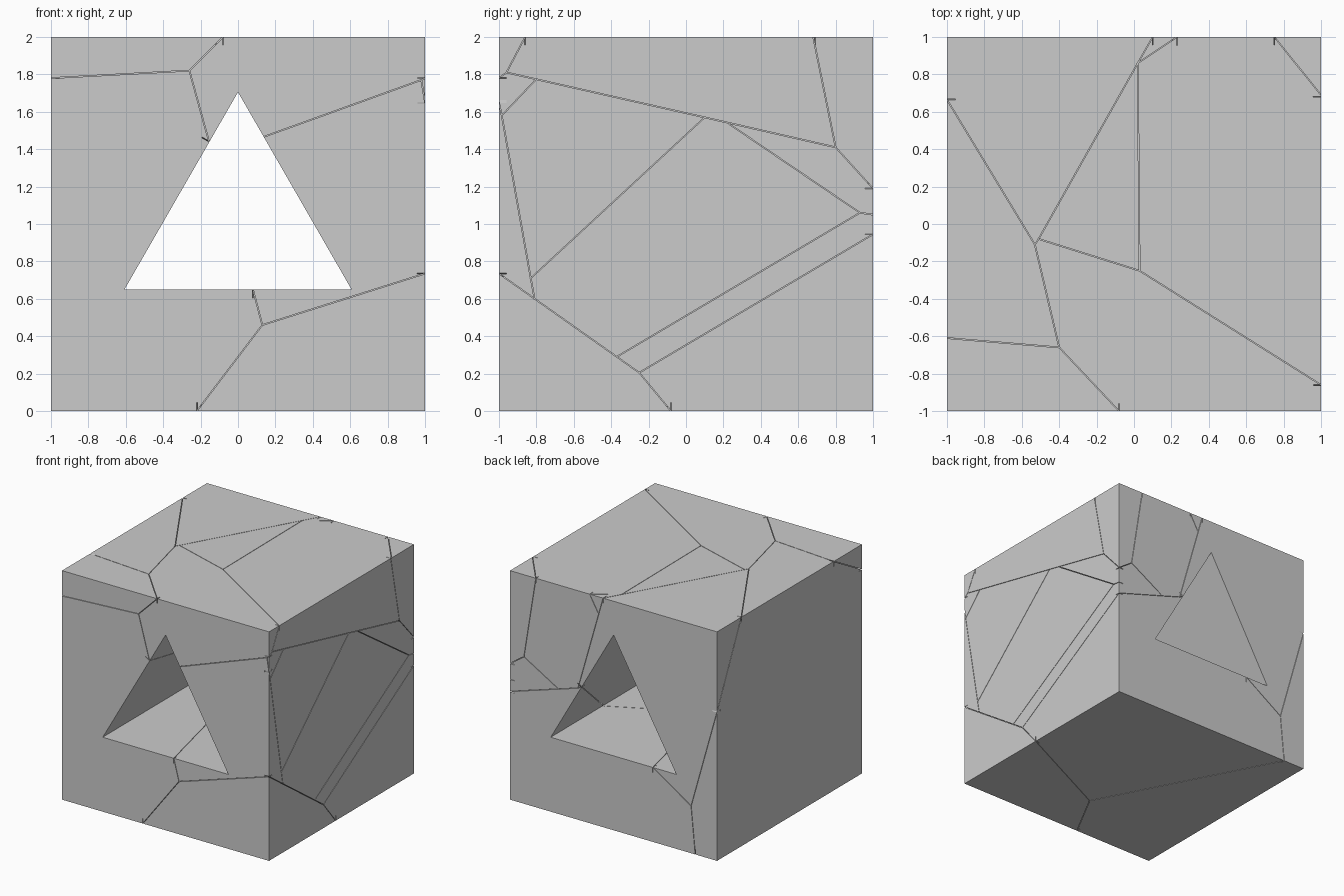
import bpy, bmesh
from mathutils import Vector

if "Cube" in bpy.data.objects:
    bpy.data.objects.remove(bpy.data.objects["Cube"])

WIDTH, DEPTH = 0.004, 0.04


def mesh_object(name, bm):
    bmesh.ops.recalc_face_normals(bm, faces=bm.faces)
    mesh = bpy.data.meshes.new(name)
    bm.to_mesh(mesh)
    bm.free()
    ob = bpy.data.objects.new(name, mesh)
    bpy.context.collection.objects.link(ob)
    return ob


def cut(target, cutter):
    mod = target.modifiers.new(cutter.name, 'BOOLEAN')
    mod.operation, mod.solver, mod.object = 'DIFFERENCE', 'EXACT', cutter
    mod.use_self = True
    bpy.context.view_layer.objects.active = target
    bpy.ops.object.modifier_apply(modifier=mod.name)
    bpy.data.objects.remove(cutter)


# Solid cube
bm = bmesh.new()
bmesh.ops.create_cube(bm, size=2)
bmesh.ops.translate(bm, verts=bm.verts, vec=(0, 0, 1))
block = mesh_object("cracked_block", bm)

# Triangular tunnel from front to back
bm = bmesh.new()
tri = bm.faces.new([bm.verts.new((x, -1.2, z)) for x, z in ((-.607, .65), (.607, .65), (0, 1.705))])
ext = bmesh.ops.extrude_face_region(bm, geom=[tri])
bmesh.ops.translate(bm, vec=(0, 2.4, 0), verts=[v for v in ext['geom'] if isinstance(v, bmesh.types.BMVert)])
cut(block, mesh_object("tunnel_cutter", bm))

# Hairline fracture slits, drawn as polylines on each face
slits = bmesh.new()
count = 0


def cracks(place, normal, *lines):
    """Add a thin slab cutter under every segment of the polylines."""
    global count
    n = Vector(normal).normalized()
    for line in lines:
        pts = [Vector(place(*p)) for p in line]
        for p, q in zip(pts, pts[1:]):
            count += 1
            d = (q - p).normalized()
            s = n.cross(d) * WIDTH / 2
            e = d * (0.002 + 0.00003 * count)
            top, low = n * (0.01 + 0.0001 * count), -n * (DEPTH + 0.0001 * count)
            ring = [(p - e - s), (q + e - s), (q + e + s), (p - e + s)]
            a = [slits.verts.new(v + top) for v in ring]
            b = [slits.verts.new(v + low) for v in ring]
            slits.faces.new(a)
            slits.faces.new(b[::-1])
            for i in range(4):
                j = (i + 1) % 4
                slits.faces.new((a[j], a[i], b[i], b[j]))


# Front cracks (x, z)
cracks(lambda x, z: (x, -1, z), (0, -1, 0),
       [(-1, 1.78), (-.26, 1.82), (-.08, 2)],
       [(-.26, 1.82), (-.155, 1.44)],
       [(.135, 1.465), (.98, 1.77), (1, 1.78)],
       [(.98, 1.77), (1, 1.65)],
       [(-.22, 0), (.13, .46), (1, .735)],
       [(.13, .46), (.08, .65)])

# Right side cracks (y, z)
cracks(lambda y, z: (1, y, z), (1, 0, 0),
       [(-1, 1.78), (-.96, 1.81), (-.86, 2)],
       [(-.96, 1.81), (.1, 1.57), (.8, 1.41), (1, 1.19)],
       [(-.8, 1.775), (-.985, 1.58)],
       [(-1, 1.65), (-.985, 1.58), (-.83, .71), (-.81, .6)],
       [(.1, 1.57), (-.83, .71)],
       [(-1, .735), (-.25, .205), (-.08, 0)],
       [(.23, 1.535), (.93, 1.06), (1, 1.05)],
       [(.93, 1.06), (-.37, .29)],
       [(1, .945), (-.25, .205)],
       [(.68, 2), (.8, 1.41)])

# Top cracks (x, y)
cracks(lambda x, y: (x, y, 2), (0, 0, 1),
       [(-1, .665), (-.53, -.11), (-.4, -.66), (-.08, -1)],
       [(-.53, -.11), (-.51, -.08), (.02, .86), (.1, 1)],
       [(.02, .86), (.23, 1)],
       [(.02, .86), (.03, -.25)],
       [(.75, 1), (1, .69)],
       [(-.51, -.08), (.03, -.25), (1, -.86)],
       [(-1, -.61), (-.4, -.66)])

# Back cracks (x, z)
cracks(lambda x, z: (x, 1, z), (0, 1, 0),
       [(.75, 2), (.865, 1.284), (1, 1.19)],
       [(.865, 1.284), (.546, 1.1)],
       [(1, .945), (.343, 1.15), (.1, 2)],
       [(.343, 1.15), (.31, 1.17)],
       [(.23, 2), (.15, 1.86)],
       [(-.38, .65), (-.75, .413), (-1, 1.3)],
       [(-.75, .413), (-.79, 0)])

# Left side cracks (y, z)
cracks(lambda y, z: (-1, y, z), (-1, 0, 0),
       [(1, 1.3), (.665, 2)], [(-1, 1.78), (-.61, 2)])

# Underside cracks (x, y)
cracks(lambda x, y: (x, y, 0), (0, 0, -1),
       [(1, -.08), (.02, -.55), (-.22, -1)], [(.02, -.55), (-.79, 1)])

# Tunnel floor and wall cracks
cracks(lambda x, y: (x, y, .65), (0, 0, 1),
       [(.08, -1), (-.38, 1)], [(.6, .28), (-.13, -.09)])
cracks(lambda y, z: ((1.705 - z) * .5754, y, z), (-1.055, 0, -.607), [(.28, .655), (1, 1.17)])
cracks(lambda y, z: ((z - 1.705) * .5754, y, z), (1.055, 0, -.607), [(-1, 1.44), (-.556, 1.32)])

cut(block, mesh_object("crack_cutter", slits))
